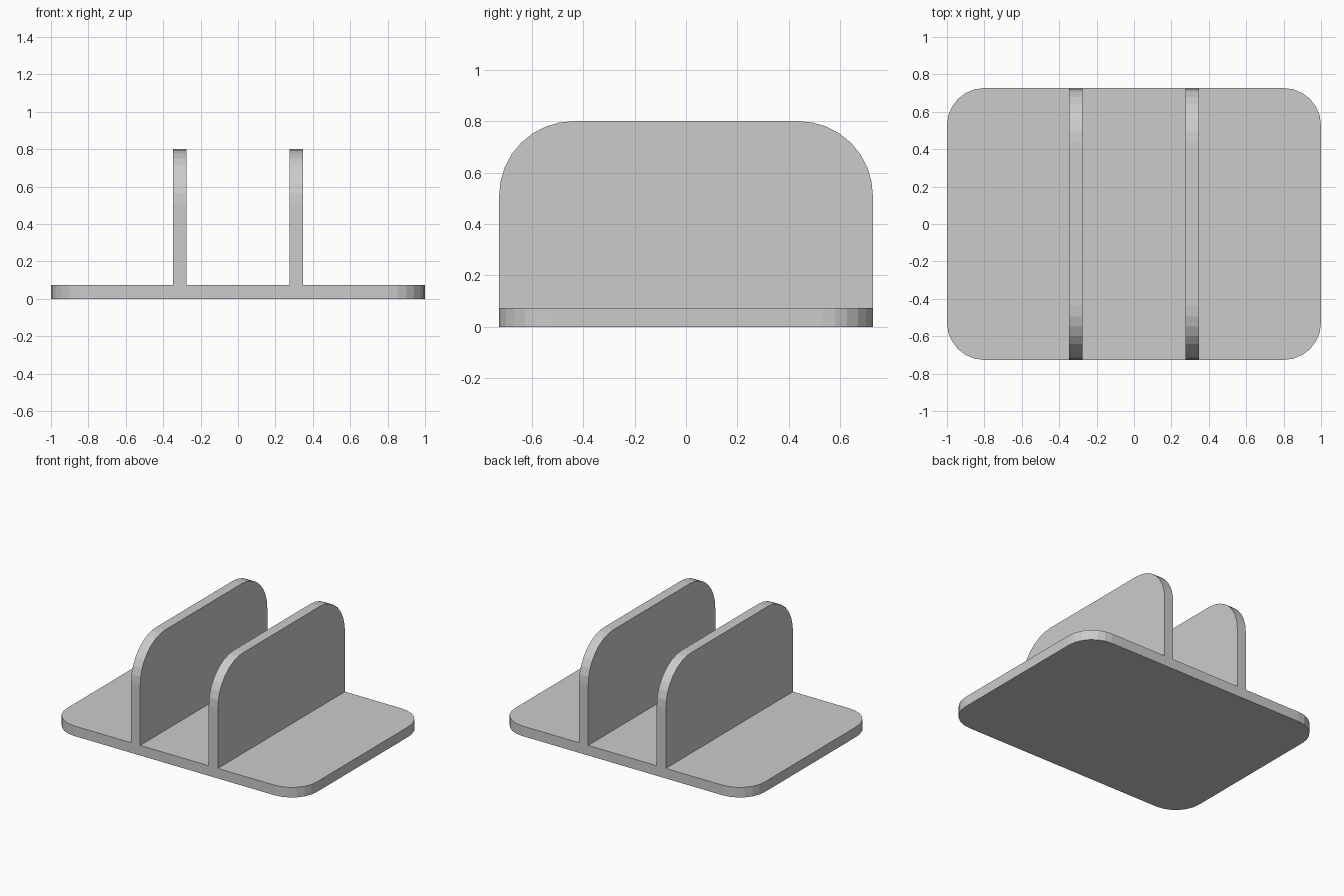
import bpy, bmesh
from math import sin, cos, pi
from mathutils import Vector

if "Cube" in bpy.data.objects:
    bpy.data.objects.remove(bpy.data.objects["Cube"])

HALF_X, HALF_Y = 1.0, 0.727      # base half sizes
THICK, HEIGHT = 0.073, 0.80      # sheet thickness, overall height
WALL_X = 0.311                   # centre of each upright wall


def arc(cx, cy, r, start, steps):
    """Quarter circle, counter-clockwise from the start angle."""
    return [(cx + r * cos(start + pi / 2 * i / steps),
             cy + r * sin(start + pi / 2 * i / steps)) for i in range(steps + 1)]


def extruded(name, outline, offset):
    """Flat-shaded solid made by extruding a closed outline."""
    bm = bmesh.new()
    face = bm.faces.new([bm.verts.new(p) for p in outline])
    moved = bmesh.ops.extrude_face_region(bm, geom=[face], use_keep_orig=True)["geom"]
    bmesh.ops.translate(bm, vec=Vector(offset),
                        verts=[g for g in moved if isinstance(g, bmesh.types.BMVert)])
    bmesh.ops.recalc_face_normals(bm, faces=bm.faces)
    mesh = bpy.data.meshes.new(name)
    bm.to_mesh(mesh)
    bm.free()
    obj = bpy.data.objects.new(name, mesh)
    bpy.context.collection.objects.link(obj)
    return obj


# Base plate with four rounded corners
r = 0.2
cx, cy = HALF_X - r, HALF_Y - r
plan = (arc(cx, cy, r, 0, 6) + arc(-cx, cy, r, pi / 2, 6)
        + arc(-cx, -cy, r, pi, 6) + arc(cx, -cy, r, 3 * pi / 2, 6))
base = extruded("holder_base", [(x, y, 0) for x, y in plan], (0, 0, THICK))

# Two upright walls with rounded top corners, merged into the base
r = 0.29
side = ([(-HALF_Y, THICK / 2), (HALF_Y, THICK / 2)]
        + arc(HALF_Y - r, HEIGHT - r, r, 0, 8)
        + arc(r - HALF_Y, HEIGHT - r, r, pi / 2, 8))
for label, x in (("left", -WALL_X), ("right", WALL_X)):
    wall = extruded(label + "_wall", [(x - THICK / 2, y, z) for y, z in side], (THICK, 0, 0))
    union = base.modifiers.new("join_" + label, 'BOOLEAN')
    union.operation = 'UNION'
    union.solver = 'EXACT'
    union.object = wall
    wall.hide_render = True
    wall.hide_set(True)
